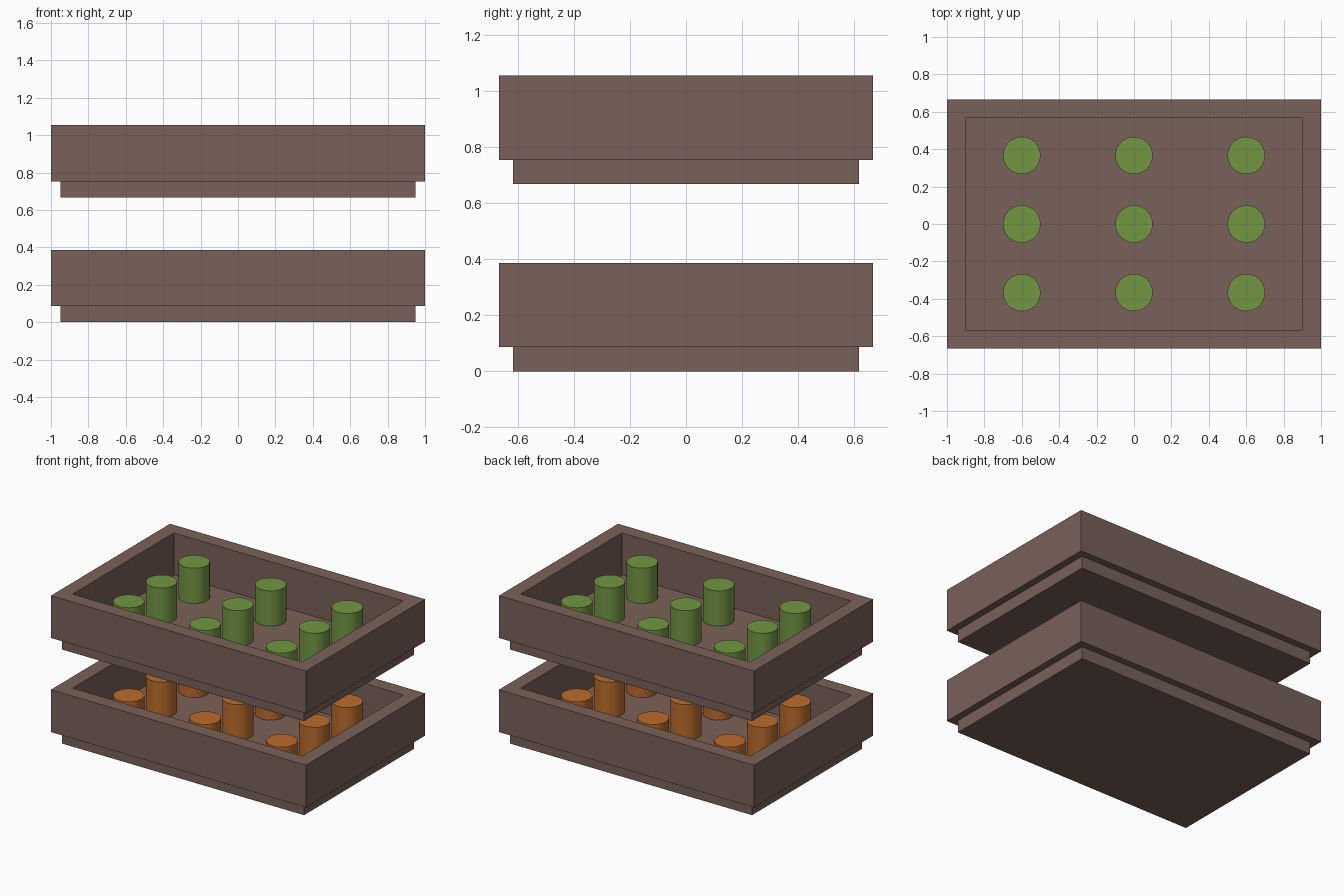
import bpy, bmesh

if "Cube" in bpy.data.objects:
    bpy.data.objects.remove(bpy.data.objects["Cube"])


def material(name, rgb):
    m = bpy.data.materials.new(name)
    m.diffuse_color = (*rgb, 1.0)
    m.use_nodes = True
    m.node_tree.nodes["Principled BSDF"].inputs["Base Color"].default_value = m.diffuse_color
    return m


brown = material("brown", (0.19, 0.12, 0.10))
green = material("green", (0.17, 0.31, 0.055))
orange = material("orange", (0.50, 0.15, 0.025))

HX, HY = 1.0, 0.6667          # half size of the tray
FOOT, TOP = 0.0867, 0.3867    # heights of the foot and the rim
PEG_R, PEG_H = 0.1, 0.25


def tray(name, z0):
    # stacked rectangles (inset, height): foot, step, outer wall, rim, inner floor
    profile = [(0.05, 0), (0.05, FOOT), (0, FOOT), (0, TOP), (0.1, TOP), (0.1, FOOT + 0.003)]
    bm = bmesh.new()
    rings = []
    for inset, z in profile:
        x, y = HX - inset, HY - inset
        rings.append([bm.verts.new((sx * x, sy * y, z))
                      for sx, sy in ((-1, -1), (1, -1), (1, 1), (-1, 1))])
    for a, b in zip(rings, rings[1:]):
        for i in range(4):
            j = (i + 1) % 4
            bm.faces.new((a[i], a[j], b[j], b[i]))
    bm.faces.new(rings[0][::-1])
    bm.faces.new(rings[-1])
    bmesh.ops.recalc_face_normals(bm, faces=bm.faces)
    mesh = bpy.data.meshes.new(name)
    bm.to_mesh(mesh)
    bm.free()
    mesh.materials.append(brown)
    ob = bpy.data.objects.new(name, mesh)
    ob.location.z = z0
    bpy.context.collection.objects.link(ob)


def peg(name, x, y, z, mat):
    bpy.ops.mesh.primitive_cylinder_add(vertices=48, radius=PEG_R, depth=PEG_H,
                                        location=(x, y, z + PEG_H / 2))
    ob = bpy.context.object
    ob.name = name
    ob.data.materials.append(mat)
    bpy.ops.object.shade_smooth_by_angle()


# two stacked trays, each with a 3 x 3 grid of round pegs
for level, z0, mat in (("lower", 0.0, orange), ("upper", 0.6667, green)):
    tray(level + "_tray", z0)
    for i in (-1, 0, 1):
        for j in (-1, 0, 1):
            peg(f"{level}_peg_{i + 2}_{j + 2}", i * 0.6, j * 0.3667, z0 + FOOT + 0.003, mat)
